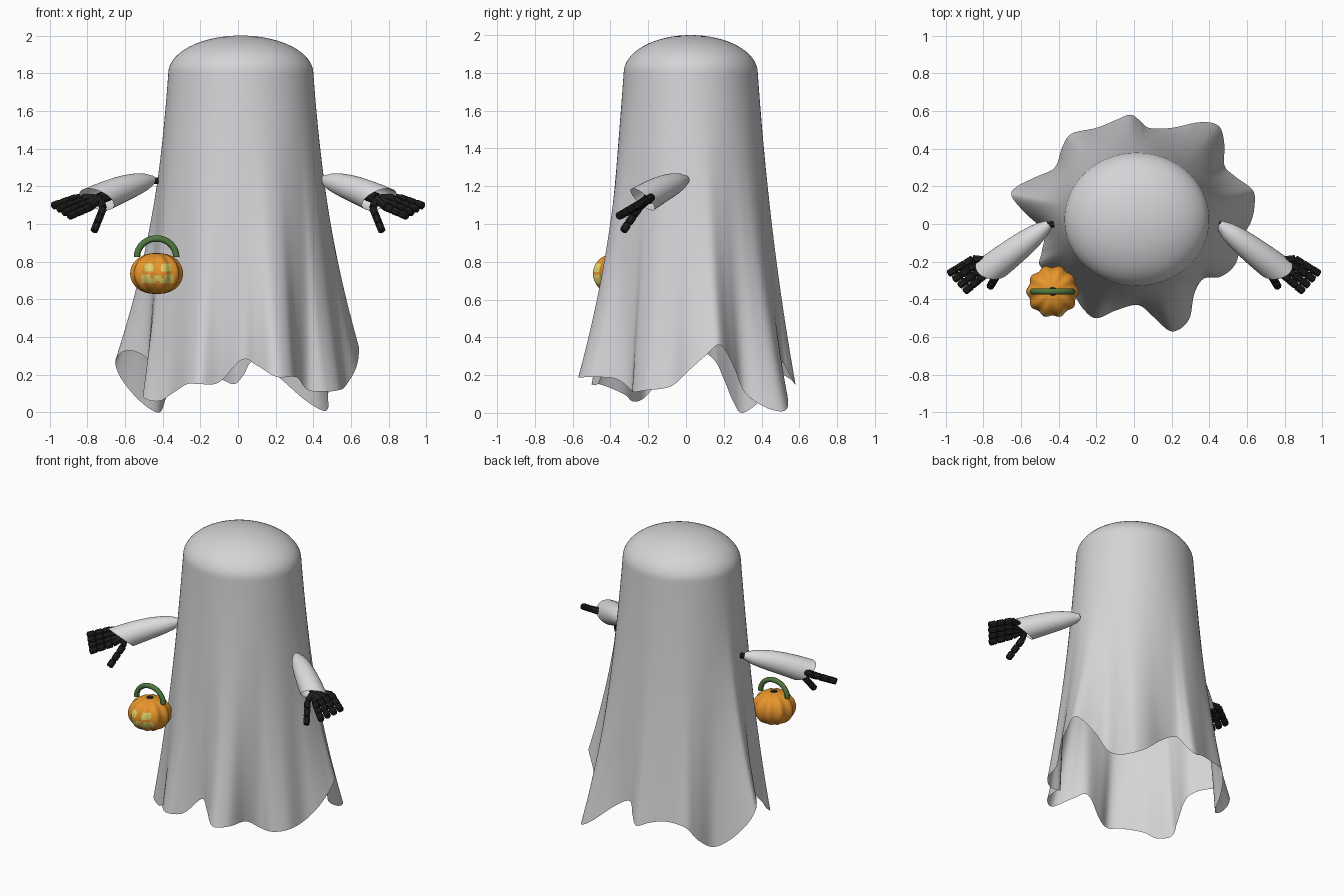
import bpy
import bmesh
from math import sin, cos, pi, atan2, radians
from mathutils import Vector

default_cube = bpy.data.objects.get("Cube")
if default_cube:
    bpy.data.objects.remove(default_cube, do_unlink=True)


def material(name, rgb):
    mat = bpy.data.materials.new(name)
    mat.use_nodes = True
    color = (*rgb, 1)
    mat.diffuse_color = color
    mat.node_tree.nodes["Principled BSDF"].inputs["Base Color"].default_value = color
    return mat


white = material("white cloth", (0.66, 0.66, 0.68))
sleeve_white = material("sleeve white", (0.72, 0.72, 0.74))
black = material("black", (0.014, 0.014, 0.014))
orange = material("orange", (0.8, 0.3, 0.025))
yellow = material("pale yellow", (0.76, 0.65, 0.14))
green = material("green", (0.08, 0.19, 0.05))


def loft(name, rings, mats, cap_start=False, cap_end=False, rule=None, crease=40):
    """Skin closed rings of points into one smooth shaded object."""
    bm = bmesh.new()
    grid = [[bm.verts.new(p) for p in ring] for ring in rings]
    count = len(grid[0])
    for lower, upper in zip(grid, grid[1:]):
        for i in range(count):
            j = (i + 1) % count
            bm.faces.new((lower[i], lower[j], upper[j], upper[i]))
    if cap_start:
        bm.faces.new(grid[0])
    if cap_end:
        bm.faces.new(grid[-1])
    bmesh.ops.recalc_face_normals(bm, faces=bm.faces)
    if rule:
        for face in bm.faces:
            face.material_index = rule(face.calc_center_median())
    mesh = bpy.data.meshes.new(name)
    bm.to_mesh(mesh)
    bm.free()
    for mat in mats:
        mesh.materials.append(mat)
    mesh.shade_smooth()
    mesh.set_sharp_from_angle(angle=radians(crease))
    obj = bpy.data.objects.new(name, mesh)
    bpy.context.collection.objects.link(obj)
    return obj


def tube(name, path, radii, mat, sides=8, lift=0, lean=0, caps=True):
    """Sweep a circle along a path; lift and lean slant the far end."""
    path = [Vector(p) for p in path]
    last = len(path) - 1
    rings = []
    for k, (point, radius) in enumerate(zip(path, radii)):
        along = (path[min(k + 1, last)] - path[max(k - 1, 0)]).normalized()
        across = along.cross(Vector((0, 1, 0) if abs(along.z) > 0.6 else (0, 0, 1))).normalized()
        up = across.cross(along)
        ring = []
        for i in range(sides):
            a = 2 * pi * (i + 0.5) / sides
            tilt = along * ((lift * sin(a) + lean * cos(a)) * (k / last) ** 2)
            ring.append(point + (across * cos(a) + up * sin(a)) * radius + tilt)
        rings.append(ring)
    return loft(name, rings, [mat], caps, caps)


def catmull(a, b, c, d, t):
    return 0.5 * (2 * b + (c - a) * t + (2 * a - 5 * b + 4 * c - d) * t * t
                  + (3 * b - a - 3 * c + d) * t ** 3)


# Sheet: wavy hem loop in hundredths, blended up into a round dome
hem_points = [Vector(p) / 100 for p in (
    (64, 10, 30), (63, 18, 36), (54, 25, 25), (48, 31, 11), (48, 42, 3), (45, 52, 1),
    (35, 54, 7), (20, 51, 20), (8, 51, 27), (3, 55, 20), (-2, 58, 15), (-10, 55, 18),
    (-20, 51, 20), (-33, 48, 18), (-38, 41, 8), (-42, 30, 0), (-52, 25, 6), (-62, 20, 18),
    (-65, 15, 28), (-58, 6, 33), (-48, -4, 28), (-49, -15, 16), (-50, -22, 8), (-42, -28, 6),
    (-35, -33, 10), (-27, -45, 15), (-20, -50, 15), (-10, -46, 16), (2, -43, 28), (10, -49, 25),
    (20, -57, 19), (29, -51, 19), (32, -37, 18), (37, -29, 12), (46, -28, 11), (54, -21, 12),
    (57, -8, 14), (62, 1, 22))]
total = len(hem_points)
hem = [catmull(*(hem_points[(i + o) % total] for o in (-1, 0, 1, 2)), step / 6)
       for i in range(total) for step in range(6)]
center = Vector((0.015, 0.025, 0))
shoulder = 1.8


def cone_point(angle, z, scale=1.0):
    grow = 0.07 * (shoulder - min(z, shoulder))
    return center + Vector(((0.385 + grow) * scale * cos(angle),
                            (0.355 + grow) * scale * sin(angle), z))


angles = [atan2(p.y - center.y, p.x - center.x) for p in hem]

# Broad flare starts high on the sheet, tight folds form lower down
flare = [p - cone_point(t, p.z) for p, t in zip(hem, angles)]
reach = 13
broad = [sum((flare[(i + o) % len(flare)] for o in range(-reach, reach + 1)), Vector())
         / (2 * reach + 1) for i in range(len(flare))]
sheet_rings = []
for k in range(16):
    a = pi / 2 * (1 - k / 16)
    sheet_rings.append([cone_point(t, shoulder + 0.2 * sin(a), max(cos(a), 0.01)) for t in angles])
for k in range(41):
    s = k / 40
    ring = []
    for p, t, whole, wide in zip(hem, angles, flare, broad):
        z = shoulder + (p.z - shoulder) * s
        ring.append(cone_point(t, z) + wide * s ** 1.9 + (whole - wide) * s ** 2.6)
    sheet_rings.append(ring)
loft("sheet", sheet_rings, [white], cap_start=True, crease=80)


# Arms: sleeve, inner arm and jointed hand on each side
def digit(name, base, tip, joints, mat):
    """A chain of blocky segments that pinch at the joints."""
    path, radii = [], []
    for j in range(joints):
        for t, r in ((0, 0.015), (0.12, 0.022), (0.88, 0.021), (0.98, 0.015)):
            path.append(base.lerp(tip, (j + t) / joints))
            radii.append(r)
    tube(name, path, radii, mat)


for side, label in ((1, "left"), (-1, "right")):
    def flip(p):
        return Vector((p[0] * side, p[1], p[2]))

    top, cuff = flip((0.45, 0.0, 1.235)), flip((0.75, -0.23, 1.13))
    sleeve_radii = (0.022, 0.045, 0.057, 0.065, 0.07, 0.074, 0.077, 0.079)
    sleeve_path = []
    for k in range(8):
        t = k / 7
        sleeve_path.append(top.lerp(cuff, t) + Vector((0, 0, 0.01 * sin(pi * t))))
    tube("sleeve_" + label, sleeve_path, sleeve_radii, sleeve_white, 32,
         lift=0.05, lean=-0.03 * side, caps=False)

    wrist = flip((0.735, -0.2, 1.135))
    knob = flip((0.425, 0.0, 1.23))
    tube("elbow_joint_" + label, [knob, top.lerp(cuff, 0.04)], (0.018, 0.02), black)
    tube("inner_arm_" + label, [top.lerp(cuff, 0.04), wrist], (0.018, 0.032), black)
    first_base, last_base = flip((0.855, -0.185, 1.14)), flip((0.785, -0.265, 1.09))
    first_tip, last_tip = flip((0.985, -0.265, 1.095)), flip((0.9, -0.36, 1.04))
    for n in range(4):
        base, tip = first_base.lerp(last_base, n / 3), first_tip.lerp(last_tip, n / 3)
        tube(f"palm_bone_{n}_{label}", [wrist, base], (0.024, 0.022), black)
        digit(f"finger_{n}_{label}", base, tip, 3, black)
    thumb_base = flip((0.715, -0.25, 1.085))
    tube("thumb_root_" + label, [wrist, thumb_base], (0.024, 0.02), black)
    digit("thumb_" + label, thumb_base, flip((0.765, -0.335, 0.96)), 3, black)

# Pumpkin basket: ribbed body with a face picked out in yellow
hub = Vector((-0.432, -0.358, 0.737))


def face_rule(p):
    x, z = p.x - hub.x - 0.005, p.z - hub.z
    if p.y > hub.y:
        return 0
    eye = abs(abs(x) - 0.045) < 0.025 and 0.012 < z < 0.056 - 0.3 * abs(abs(x) - 0.045)
    mouth = abs(x) < 0.085 and -0.056 + 0.1 * abs(x) < z < -0.012 + 0.1 * abs(x)
    upper_tooth = abs(abs(x) - 0.03) < 0.009 and z > -0.026
    lower_tooth = abs(x) < 0.01 and z < -0.04
    return int(eye or (mouth and not upper_tooth and not lower_tooth))


body_rings = []
for k in range(65):
    phi = pi * (0.02 + 0.96 * k / 64)
    ring = []
    for i in range(144):
        a = 2 * pi * i / 144
        rib = 0.955 + 0.045 * cos(10 * a)
        r = 0.14 * sin(phi) ** 0.85 * rib
        ring.append(hub + Vector((r * cos(a), r * sin(a), -0.108 * cos(phi))))
    body_rings.append(ring)
loft("pumpkin_basket", body_rings, [orange, yellow], True, True, face_rule, crease=80)

# Stem stub and arched handle
tube("pumpkin_stem", [hub + Vector((0, 0, z)) for z in (0.09, 0.11)], (0.03, 0.022), black, 10)
rings = []
for k in range(25):
    a = pi * k / 24
    out = Vector((cos(a), 0, sin(a)))
    point = hub + Vector((0.104 * cos(a), 0, 0.088 + 0.098 * sin(a)))
    rings.append([point + (out * cos(b) + Vector((0, 1, 0)) * sin(b)) * 0.017
                  for b in (2 * pi * i / 12 for i in range(12))])
loft("basket_handle", rings, [green], True, True)
